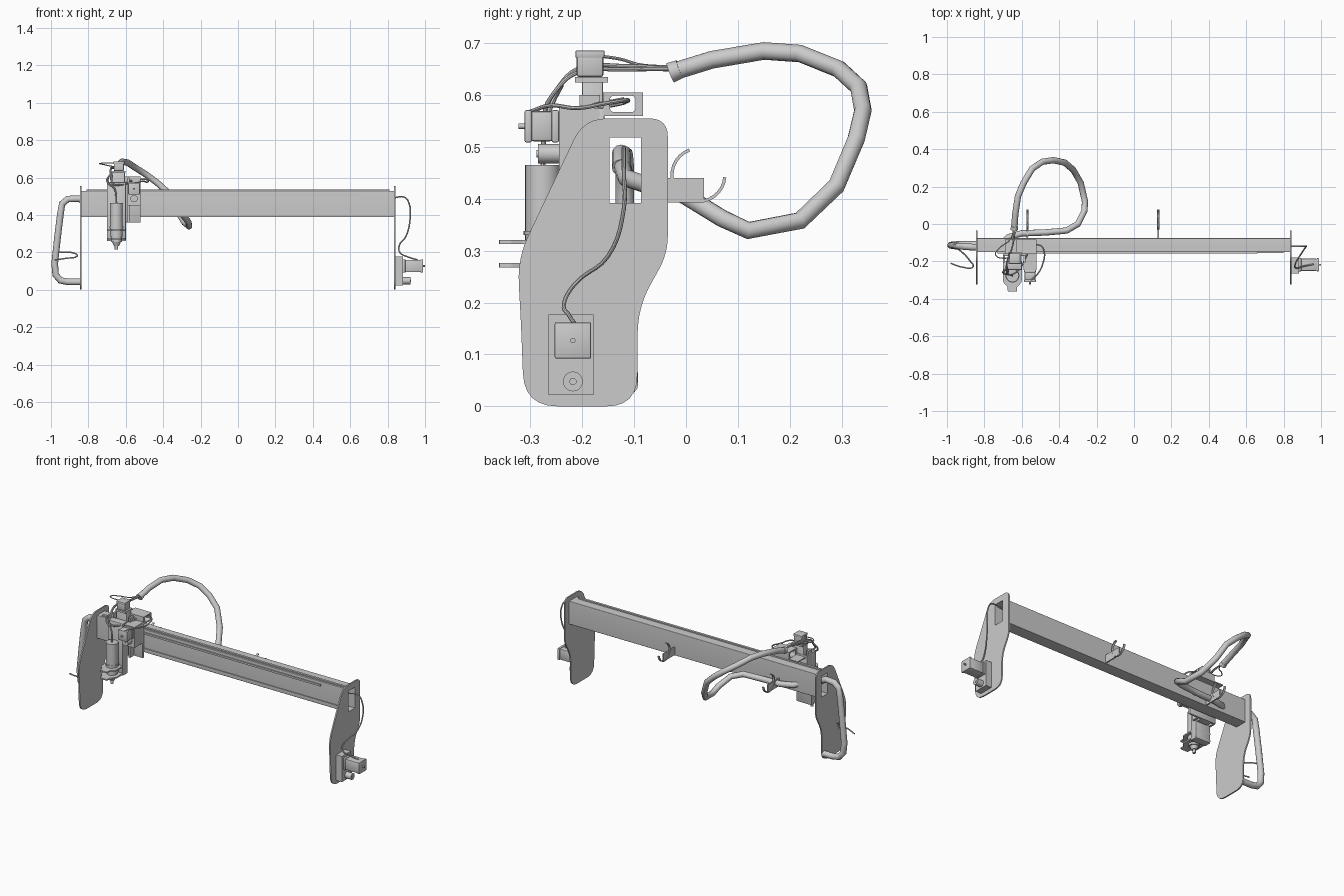
import bpy, bmesh, math
from mathutils import Vector, Matrix

if "Cube" in bpy.data.objects:
    bpy.data.objects.remove(bpy.data.objects["Cube"])


def finish(name, bm):
    me = bpy.data.meshes.new(name)
    bm.to_mesh(me)
    bm.free()
    ob = bpy.data.objects.new(name, me)
    bpy.context.collection.objects.link(ob)
    return ob


def box(name, a, b, bevel=0.0):
    """Box between two opposite corners."""
    a, b = Vector(a), Vector(b)
    size = [max(abs(v), 1e-4) for v in (b - a)]
    bm = bmesh.new()
    bmesh.ops.create_cube(bm, size=1, matrix=Matrix.Translation((a + b) / 2) @ Matrix.Diagonal((*size, 1)))
    if bevel:
        bmesh.ops.bevel(bm, geom=bm.edges[:], offset=bevel, segments=2, affect='EDGES', profile=0.5)
    return finish(name, bm)


def rod(name, a, b, r1, r2=None, n=32):
    """Cylinder or cone from point a to point b."""
    a, b = Vector(a), Vector(b)
    d = b - a
    m = Matrix.Translation((a + b) / 2) @ d.to_track_quat('Z', 'Y').to_matrix().to_4x4()
    bm = bmesh.new()
    bmesh.ops.create_cone(bm, cap_ends=True, segments=n, radius1=r1,
                          radius2=r1 if r2 is None else r2, depth=d.length, matrix=m)
    return finish(name, bm)


def fillet(pts, n=6):
    """Round a polygon given as (u, v, corner length)."""
    out = []
    for i, (x, y, r) in enumerate(pts):
        p = Vector((x, y))
        if r == 0:
            out.append(p)
            continue
        a = p + (Vector(pts[i - 1][:2]) - p).normalized() * r
        b = p + (Vector(pts[(i + 1) % len(pts)][:2]) - p).normalized() * r
        for k in range(n + 1):
            t = k / n
            out.append(a * (1 - t) ** 2 + p * 2 * t * (1 - t) + b * t * t)
    return out


def rect(y0, y1, z0, z1, r=0):
    return [(y0, z0, r), (y1, z0, r), (y1, z1, r), (y0, z1, r)]


def profile(name, loops, center, half, rot=(math.pi / 2, 0, math.pi / 2)):
    """Extruded flat profile with holes, by default drawn in y,z and extruded along x."""
    cu = bpy.data.curves.new(name, 'CURVE')
    cu.dimensions, cu.fill_mode, cu.extrude = '2D', 'BOTH', half
    for loop in loops:
        pts = fillet(loop)
        sp = cu.splines.new('POLY')
        sp.points.add(len(pts) - 1)
        for q, p in zip(sp.points, pts):
            q.co = (p.x, p.y, 0, 1)
        sp.use_cyclic_u = True
    ob = bpy.data.objects.new(name, cu)
    ob.location, ob.rotation_euler = center, rot
    bpy.context.collection.objects.link(ob)


def tube(name, pts, r, smooth=True):
    """Round cable along a path."""
    cu = bpy.data.curves.new(name, 'CURVE')
    cu.dimensions, cu.bevel_depth, cu.use_fill_caps = '3D', r, True
    cu.bevel_resolution = 2 if r < 0.01 else 4
    cu.resolution_u = 5
    sp = cu.splines.new('BEZIER' if smooth else 'POLY')
    if smooth:
        sp.bezier_points.add(len(pts) - 1)
        for q, p in zip(sp.bezier_points, pts):
            q.co = p
            q.handle_left_type = q.handle_right_type = 'AUTO'
    else:
        sp.points.add(len(pts) - 1)
        for q, p in zip(sp.points, pts):
            q.co = (*p, 1)
    bpy.context.collection.objects.link(bpy.data.objects.new(name, cu))


def drive(name, f, mount, depth, s, length, idler):
    """Stepper drive; f maps (sideways, up, outward) to world."""
    u0, u1, v0, v1 = mount
    box(name + "_mount", f(u0, v0, 0), f(u1, v1, depth))
    e = depth + length
    box(name + "_motor_body", f(-s * .95, -s * .95, depth + .012), f(s * .95, s * .95, e - .012), 0.006)
    box(name + "_motor_flange", f(-s, -s, depth), f(s, s, depth + .014), 0.003)
    box(name + "_motor_cap", f(-s, -s, e - .014), f(s, s, e), 0.003)
    rod(name + "_shaft", f(0, 0, e - .01), f(0, 0, e + .012), 0.005, n=16)
    rod(name + "_idler", f(0, idler, depth), f(0, idler, depth + .04), 0.019)
    rod(name + "_idler_bolt", f(0, idler, depth), f(0, idler, depth + .043), 0.007, n=16)


# side plates with cable window
outline = [(-.312, 0, .065), (-.094, 0, .06), (-.093, .19, .05), (-.035, .295, .035),
           (-.035, .555, .036), (-.197, .555, .045), (-.325, .285, .05), (-.318, .16, .04)]
window = rect(-.147, -.087, .392, .518)
for name, x in (("left_side_plate", -.842), ("right_side_plate", .839)):
    profile(name, [outline, window], (x, 0, 0), .004)

# hollow crossbeam, rails and rack
profile("crossbeam", [rect(-.15, -.076, .388, .528, .004), rect(-.147, -.086, .392, .518)], (-.0015, 0, 0), .8365)
box("top_rail", (-.81, -.142, .527), (.81, -.128, .535))
box("front_upper_rack", (-.73, -.157, .5), (.66, -.149, .511))
box("front_lower_rail", (-.73, -.156, .405), (.8, -.149, .415))

# drives on the right plate and on the carriage
drive("side_drive", lambda u, v, w: (.843 + w, -.218 + u, .127 + v), (-.047, .04, -.105, .05), .038, .035, .108, -.079)
drive("carriage_drive", lambda u, v, w: (-.556 + u, -.165 - w, .54 + v), (-.036, .034, -.09, .035), .08, .031, .066, -.053)

# carriage
box("carriage_plate", (-.70, -.168, .36), (-.52, -.157, .575), .002)
box("carriage_top_bracket", (-.69, -.17, .56), (-.52, -.083, .566))
profile("cable_box", [rect(-.16, -.083, .564, .603, .002), rect(-.147, -.097, .567, .599, .01)], (-.575, 0, 0), .055)
box("cable_box_lid", (-.63, -.16, .602), (-.52, -.083, .605))

# vertical slide
box("slide_column", (-.675, -.2, .36), (-.605, -.16, .627), .002)
for x in (-.695, -.585):
    box("slide_guide", (x - .006, -.205, .36), (x + .006, -.166, .6))
box("slide_plate", (-.70, -.245, .26), (-.60, -.2, .575), .003)
box("slide_motor_flange", (-.672, -.214, .624), (-.602, -.15, .635))
box("slide_motor_body", (-.664, -.211, .635), (-.610, -.159, .685), .005)
box("slide_motor_cap", (-.666, -.213, .672), (-.608, -.157, .686), .002)

# spindle and its clamps
sx, sy = -.65, -.276
rod("spindle_body", (sx, sy, .285), (sx, sy, .465), .034)
rod("spindle_collar", (sx, sy, .33), (sx, sy, .338), .037)
rod("spindle_lower_body", (sx, sy, .255), (sx, sy, .33), .03)
rod("spindle_nose", (sx, sy, .235), (sx, sy, .256), .014, .024)
rod("spindle_bit", (sx, sy, .215), (sx, sy, .237), .009, n=16)
clamp = [(-.70, -.2, 0), (-.70, -.31, .01), (-.675, -.338, .004), (-.675, -.36, .004),
         (-.625, -.36, .004), (-.625, -.338, .004), (-.60, -.31, .01), (-.60, -.2, 0)]
for z in (.272, .317):
    profile("spindle_clamp", [clamp], (0, 0, z), .004, (0, 0, 0))

# cable hooks on the back of the beam
for x in (-.57, .13):
    box("hook_bracket", (x - .004, -.077, .393), (x + .004, .035, .44))
    arc = []
    for r, seq in ((.054, range(21)), (.048, range(20, -1, -1))):
        for k in seq:
            t = math.radians(110 + 245 * k / 20)
            arc.append((.024 + r * math.cos(t), .446 + r * math.sin(t), 0))
    profile("cable_hook", [arc], (x, 0, 0), .006)

# thick cable sleeves
tube("loop_sleeve", [(-.64, -.025, .645), (-.635, .05, .668), (-.62, .15, .685), (-.59, .22, .68),
                     (-.545, .295, .65), (-.49, .333, .615), (-.43, .341, .57), (-.37, .328, .515),
                     (-.325, .29, .425), (-.285, .22, .358), (-.262, .12, .339), (-.265, .07, .362),
                     (-.3, .0, .405), (-.36, -.035, .422), (-.47, -.045, .42), (-.6, -.05, .42),
                     (-.67, -.07, .425), (-.72, -.115, .44), (-.8, -.122, .46)], .017, False)
rod("loop_sleeve_end", (-.641, -.03, .643), (-.639, -.012, .65), .02, .018)
tube("left_sleeve", [(-.8, -.125, .46), (-.85, -.125, .487), (-.91, -.12, .485), (-.94, -.118, .46), (-.95, -.118, .4),
                     (-.966, -.116, .27), (-.98, -.114, .14), (-.975, -.112, .08), (-.95, -.11, .05),
                     (-.91, -.11, .042), (-.845, -.11, .042)], .018, False)

# thin wires
tube("side_motor_wire", [(.7, -.12, .47), (.83, -.12, .49), (.89, -.12, .495), (.915, -.12, .46), (.92, -.12, .38),
                         (.9, -.15, .29), (.862, -.215, .235), (.865, -.235, .2), (.91, -.225, .175), (.96, -.215, .16)], .004)
tube("left_motor_wire", [(-.965, -.12, .2), (-.92, -.15, .2), (-.875, -.2, .195), (-.86, -.228, .18),
                         (-.92, -.23, .168), (-.98, -.21, .16)], .004)
for d in (0, .007):
    tube("carriage_motor_wire", [(-.64 + d, -.01, .65), (-.65, -.12, .656 - d), (-.68, -.21, .65 - d), (-.68 + d, -.25, .61),
                                 (-.67, -.272, .57 - d / 2), (-.62, -.25, .562), (-.575, -.17, .582 - d), (-.55, -.12, .592 - d)], .004)
tube("slide_motor_wire", [(-.64, -.01, .655), (-.66, -.08, .657), (-.72, -.13, .67), (-.74, -.165, .675), (-.66, -.185, .677)], .003)
tube("spindle_wire", [(-.68, -.24, .62), (-.7, -.26, .58), (-.66, -.272, .54), (sx, sy, .46)], .005)
tube("cable_box_wire", [(-.56, -.12, .585), (-.5, -.115, .59), (-.48, -.15, .585), (-.487, -.21, .575), (-.51, -.26, .58), (-.55, -.3, .568)], .004)

# turn curves into meshes and shade
for ob in bpy.context.scene.objects:
    ob.select_set(True)
    bpy.context.view_layer.objects.active = ob
bpy.ops.object.convert(target='MESH')
bpy.ops.object.shade_smooth_by_angle(angle=math.radians(35))
